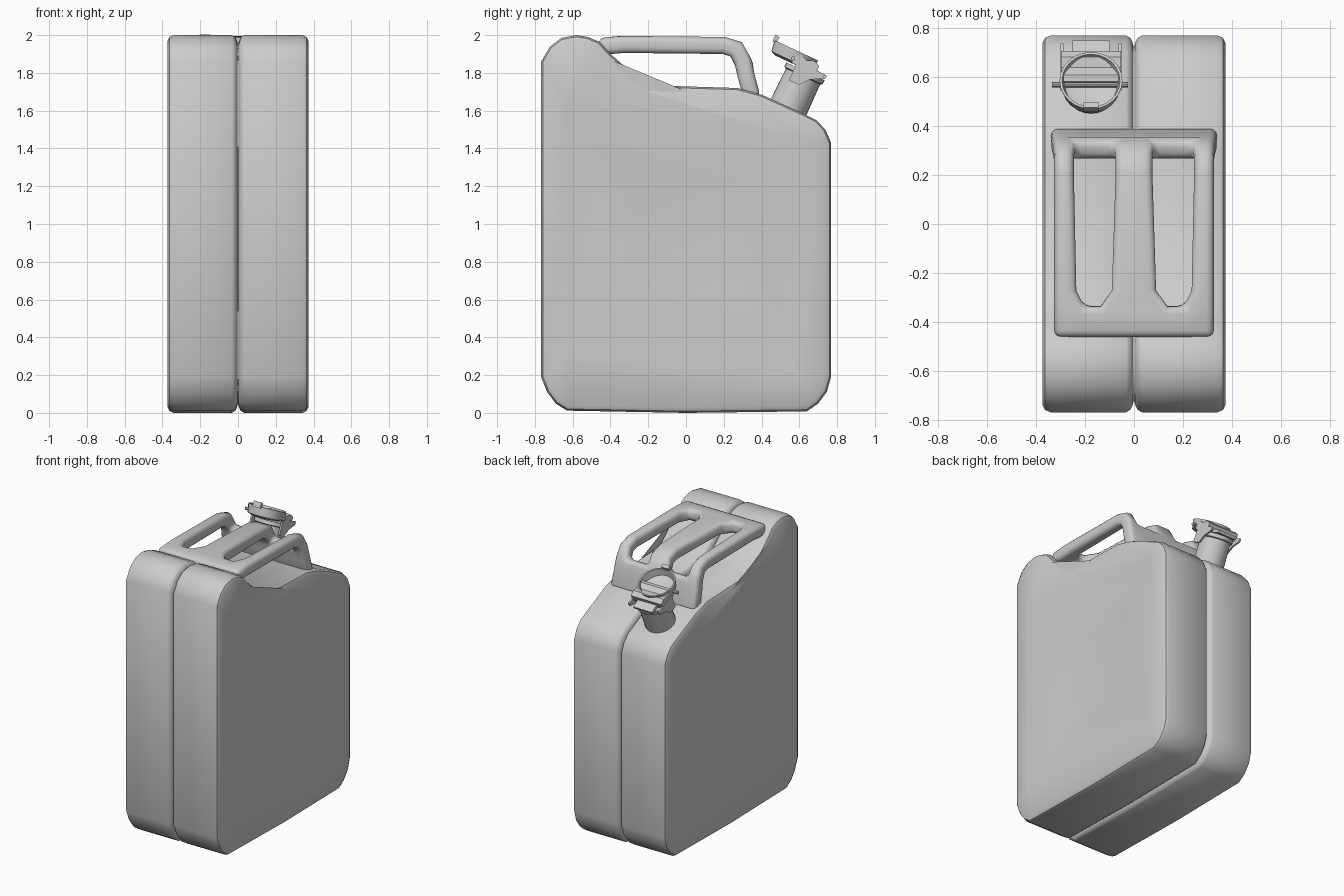
import bpy, bmesh, math
from mathutils import Matrix, Vector

if "Cube" in bpy.data.objects:
    bpy.data.objects.remove(bpy.data.objects["Cube"])

grey = bpy.data.materials.new("painted_steel_grey")
grey.diffuse_color = (0.6, 0.6, 0.6, 1)
grey.use_nodes = True
grey.node_tree.nodes["Principled BSDF"].inputs["Base Color"].default_value = grey.diffuse_color


def finish(name, bm, angle=40):
    bmesh.ops.recalc_face_normals(bm, faces=bm.faces)
    me = bpy.data.meshes.new(name)
    bm.to_mesh(me)
    bm.free()
    ob = bpy.data.objects.new(name, me)
    bpy.context.collection.objects.link(ob)
    me.materials.append(grey)
    bpy.context.view_layer.objects.active = ob
    ob.select_set(True)
    bpy.ops.object.shade_smooth_by_angle(angle=math.radians(angle))
    ob.select_set(False)
    return ob


def inset(pts, d):
    """Mitred inward offset of a counter-clockwise outline."""
    out = []
    for i, p in enumerate(pts):
        a, p, b = Vector(pts[i - 1]), Vector(p), Vector(pts[(i + 1) % len(pts)])
        n1, n2 = [Vector((-e.y, e.x)).normalized() for e in (p - a, b - p)]
        out.append(p + (n1 + n2) * d / (1 + n1.dot(n2)))
    return out


# Body: half shell lofted from the side outline, with a dished side panel
outline = [(-.767, .19), (-.735, .11), (-.69, .05), (-.63, .012), (0, 0), (.64, .008),
           (.70, .05), (.745, .11), (.768, .19), (.768, 1.43), (.738, 1.5), (.69, 1.55),
           (.62, 1.585), (.40, 1.685), (.27, 1.72), (-.21, 1.735), (-.40, 1.9),
           (-.46, 1.965), (-.52, 1.99), (-.58, 2.0), (-.66, 1.985), (-.72, 1.94), (-.767, 1.86)]
panel = [(-.64, .30), (.60, .19), (.61, 1.45), (-.63, 1.64)]
mid = [(-.26, .57), (.28, .67), (.27, 1.22), (-.30, 1.17)]
bm = bmesh.new()


def ring(pts, x):
    return [bm.verts.new((x, p[0], p[1])) for p in pts]


def bridge(a, b):
    for i in range(len(a)):
        j = (i + 1) % len(a)
        bm.faces.new((a[i], a[j], b[j], b[i]))


loops = [ring(inset(outline, d), x) for x, d in
         ((0, .05), (.005, .03), (.014, .011), (.032, 0), (.34, 0), (.362, .009), (.373, .03))]
for a, b in zip(loops, loops[1:]):
    bridge(a, b)
edge = ring(panel, .373)
dish = ring(mid, .338)
bridge(edge, dish)
bm.faces.new(dish)
# Flat rim: fan each stretch of the outline to its nearest panel corner
rim = loops[-1]
corner = [0] * 4 + [1] * 5 + [2] * 7 + [3] * 7
for i in range(len(rim)):
    j = (i + 1) % len(rim)
    a, b = corner[i], corner[j]
    bm.faces.new((rim[i], rim[j], edge[a]))
    if a != b:
        bm.faces.new((rim[j], edge[b], edge[a]))
body = finish("can_body", bm)
m = body.modifiers.new("other_half", 'MIRROR')
m.use_clip = True

# Handle: folded sheet with two long slots, thickened and rounded into three bars
#        y     z    outer, slot outer, slot inner
rows = [(-.46, 1.94, .325, .21, .13), (-.335, 1.95, .325, .205, .135),
        (-.27, 1.95, .325, .235, .09), (.20, 1.945, .325, .245, .075),
        (.265, 1.925, .325, .245, .075), (.30, 1.865, .33, .24, .08),
        (.317, 1.79, .335, .215, .105), (.352, 1.66, .34, .215, .105)]
bm = bmesh.new()
grid = [[bm.verts.new((x, y, z)) for x in (-o, -a, -b, b, a, o)] for y, z, o, a, b in rows]
for r in range(len(rows) - 1):
    for c in range(5):
        if not (c in (1, 3) and 1 <= r <= 4):
            bm.faces.new((grid[r][c], grid[r][c + 1], grid[r + 1][c + 1], grid[r + 1][c]))
handle = finish("triple_handle", bm, 50)
s = handle.modifiers.new("thickness", 'SOLIDIFY')
s.thickness, s.offset, s.use_even_offset = .09, 0, True
b = handle.modifiers.new("round", 'BEVEL')
b.width, b.segments, b.limit_method, b.angle_limit = .03, 3, 'ANGLE', math.radians(60)

# Spout assembly, built along a tilted axis
tilt = Matrix.Translation((-.175, .535, 1.6)) @ Matrix.Rotation(math.radians(-25), 4, 'X')


def lathe(name, prof, dy=0, n=24):
    """Turn an (r, z) profile about an axis along the spout."""
    bm = bmesh.new()
    rings = [[bm.verts.new((r * math.cos(t), dy + r * math.sin(t), z))
              for t in (2 * math.pi * i / n for i in range(n))] for r, z in prof]
    for p, q in zip(rings, rings[1:]):
        for i in range(n):
            bm.faces.new((p[i - 1], p[i], q[i], q[i - 1]))
    bm.faces.new(rings[0])
    bm.faces.new(rings[-1])
    bm.transform(tilt)
    return finish(name, bm)


def plate(name, pts, x0, x1):
    """Extrude a (y, z) outline across the spout from x0 to x1."""
    bm = bmesh.new()
    f = bm.faces.new([bm.verts.new((x0, y, z)) for y, z in pts])
    g = bmesh.ops.extrude_face_region(bm, geom=[f])["geom"]
    bmesh.ops.translate(bm, vec=(x1 - x0, 0, 0),
                        verts=[v for v in g if isinstance(v, bmesh.types.BMVert)])
    bm.transform(tilt)
    return finish(name, bm, 30)


def rod(name, y, z, r, x0, x1):
    plate(name, [(y + r * math.cos(t * math.pi / 5), z + r * math.sin(t * math.pi / 5))
                 for t in range(10)], x0, x1)


lathe("spout_neck", [(.105, -.06), (.1, .2), (.112, .205), (.112, .23), (.085, .23), (.08, .12)])
# Open round cap with rolled ridges across its rear half
lathe("cap_cup", [(.09, .238), (.118, .25), (.128, .31), (.118, .31), (.106, .262), (.09, .255)], -.09)
plate("cap_bridge", [(-.085, .24), (.05, .235), (.055, .285), (.02, .3), (-.02, .285),
                     (-.06, .3), (-.085, .29)], -.122, .122)
rod("hinge_pin", -.088, .265, .011, -.16, .15)
plate("cap_hook", [(-.225, .30), (-.205, .30), (-.2, .335), (-.225, .34)], -.03, .03)
for side in (-1, 1):
    tag = "left" if side < 0 else "right"
    plate("cap_arm_" + tag, [(-.06, .15), (0, .15), (.04, .2), (.1, .235),
                             (.1, .258), (-.06, .26)], side * .112, side * .124)
plate("locking_lever", [(.02, .235), (.11, .235), (.115, .255), (.02, .262)], -.075, .075)
